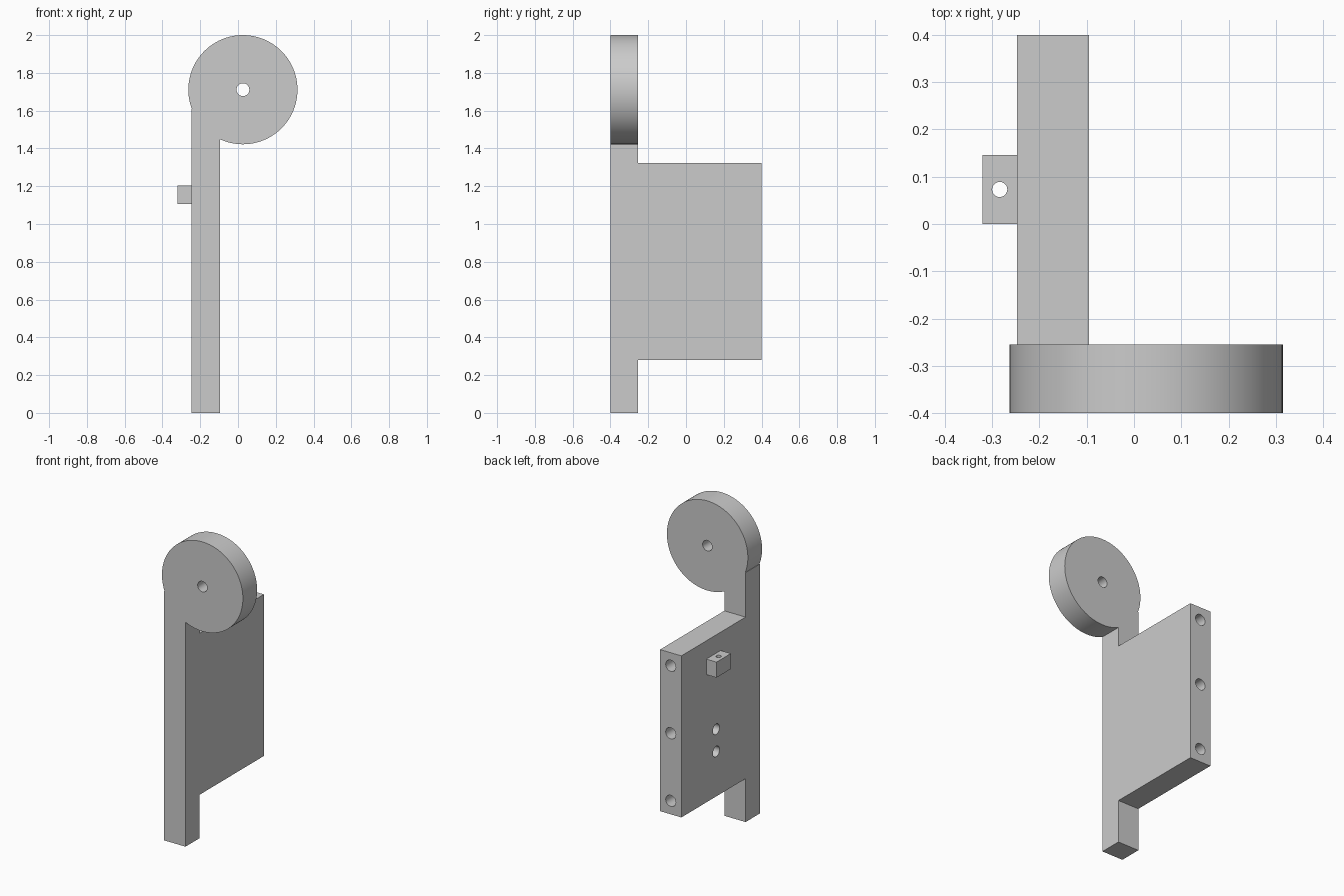
import bpy
import math
from mathutils import Vector

if "Cube" in bpy.data.objects:
    bpy.data.objects.remove(bpy.data.objects["Cube"])

# Plain grey material
grey = bpy.data.materials.new("plain_grey")
grey.use_nodes = True
COLOUR = (0.6, 0.6, 0.6, 1)
grey.diffuse_color = COLOUR
grey.node_tree.nodes["Principled BSDF"].inputs["Base Color"].default_value = COLOUR

AXES = {"X": (0, math.pi / 2, 0), "Y": (math.pi / 2, 0, 0), "Z": (0, 0, 0)}


def box(name, low, high):
    low, high = Vector(low), Vector(high)
    bpy.ops.mesh.primitive_cube_add(size=1, location=(low + high) / 2)
    obj = bpy.context.object
    obj.name = name
    obj.scale = high - low
    bpy.ops.object.transform_apply(location=True, rotation=True, scale=True)
    obj.data.materials.append(grey)
    return obj


def cylinder(name, centre, radius, length, axis, sides=32):
    bpy.ops.mesh.primitive_cylinder_add(vertices=sides, radius=radius, depth=length,
                                        location=centre, rotation=AXES[axis])
    obj = bpy.context.object
    obj.name = name
    bpy.ops.object.transform_apply(location=True, rotation=True, scale=True)
    obj.data.materials.append(grey)
    return obj


def combine(target, other, operation):
    bpy.ops.object.select_all(action="DESELECT")
    target.select_set(True)
    bpy.context.view_layer.objects.active = target
    mod = target.modifiers.new(operation.lower(), "BOOLEAN")
    mod.operation = operation
    mod.solver = "EXACT"
    mod.object = other
    bpy.ops.object.modifier_apply(modifier=mod.name)
    bpy.data.objects.remove(other)


LEFT, RIGHT = -0.247, -0.095
FRONT, STEP, BACK = -0.4, -0.255, 0.4
MID_X, MID_Y = (LEFT + RIGHT) / 2, (FRONT + STEP) / 2
WHEEL = (0.026, MID_Y, 1.711)

# Post, wide plate and round head joined into one body
body = box("bracket_body", (LEFT, FRONT, 0), (RIGHT, STEP, 1.61))
combine(body, box("plate", (LEFT, FRONT, 0.28), (RIGHT, BACK, 1.323)), "UNION")
combine(body, cylinder("head", WHEEL, 0.289, STEP - FRONT, "Y", 96), "UNION")

# Small lug on the side of the plate
combine(body, box("lug", (-0.32, 0, 1.105), (LEFT + 0.02, 0.146, 1.205)), "UNION")

# Through holes in the head and the lug
combine(body, cylinder("head_hole", WHEEL, 0.034, 0.5, "Y"), "DIFFERENCE")
combine(body, cylinder("lug_hole", (-0.284, 0.073, 1.155), 0.016, 0.3, "Z"), "DIFFERENCE")

# Blind holes in the rear edge
for z in (0.367, 0.803, 1.239):
    combine(body, cylinder("edge_hole", (MID_X, BACK, z), 0.036, 0.3, "Y"), "DIFFERENCE")

# Blind holes in the plate side
for z in (0.57, 0.714):
    combine(body, cylinder("side_hole", (LEFT, 0.045, z), 0.034, 0.2, "X"), "DIFFERENCE")

bpy.ops.object.select_all(action="DESELECT")
body.select_set(True)
bpy.context.view_layer.objects.active = body
bpy.ops.object.shade_smooth_by_angle(angle=math.radians(30))
